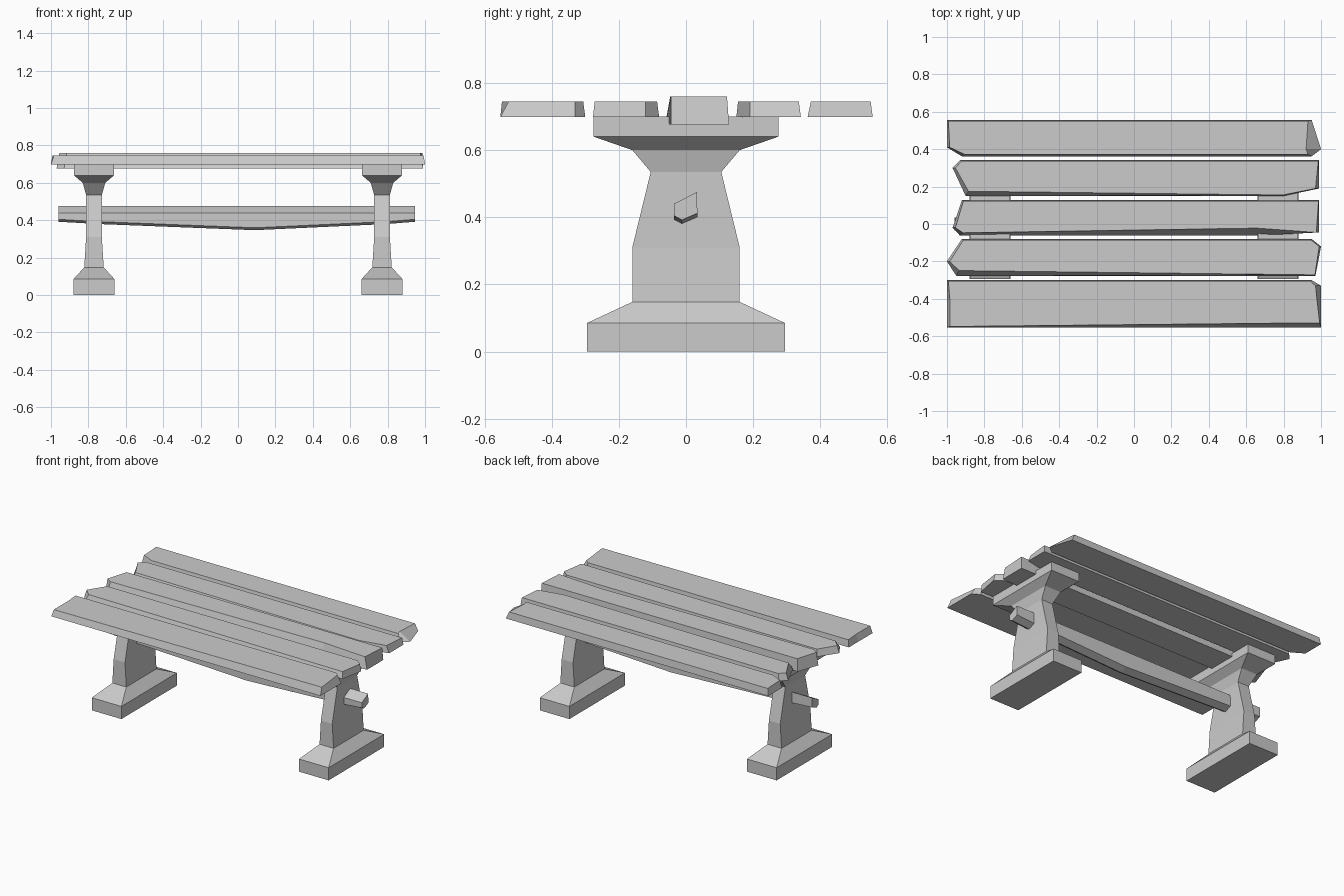
import bpy, bmesh

if "Cube" in bpy.data.objects:
    bpy.data.objects.remove(bpy.data.objects["Cube"])


def loft(name, rings):
    """Skin a stack of equal-count point rings into a closed, flat-shaded solid."""
    bm = bmesh.new()
    loops = [[bm.verts.new(p) for p in ring] for ring in rings]
    n = len(loops[0])
    for a, b in zip(loops, loops[1:]):
        for i in range(n):
            j = (i + 1) % n
            bm.faces.new((a[i], a[j], b[j], b[i]))
    bm.faces.new(loops[0])
    bm.faces.new(loops[-1])
    bmesh.ops.recalc_face_normals(bm, faces=bm.faces[:])
    mesh = bpy.data.meshes.new(name)
    bm.to_mesh(mesh)
    bm.free()
    ob = bpy.data.objects.new(name, mesh)
    bpy.context.collection.objects.link(ob)
    return ob


def board(name, y0, y1, left, right, wear, chip, z0=0.698, z1=0.745):
    """Hewn plank. Each end is (tip x, tip y, front cut, back cut);
    wear narrows the upper front edge, chip shortens the upper right tip."""
    def outline(z, front_l, front_r, back, end_l, end_r):
        xl, yl, fl, bl = left
        xr, yr, fr, br = right
        return [(xl + end_l, yl, z), (xl + fl + end_l, y0 + front_l, z),
                (xr - fr - end_r / 4, y0 + front_r, z), (xr - end_r, yr, z),
                (xr - br - end_r / 4, y1 - back, z), (xl + bl + end_l / 2, y1 - back, z)]
    loft(name, [outline(z0, 0, 0, 0, 0, 0),
                outline(z1, wear[0], wear[1], 0.006, 0.015, chip)])


# Trestle legs: half x, half y, z from foot to head
leg_profile = [(0.11, 0.295, 0), (0.11, 0.295, 0.085), (0.052, 0.16, 0.148),
               (0.042, 0.16, 0.31), (0.042, 0.105, 0.535), (0.06, 0.16, 0.60),
               (0.107, 0.275, 0.64), (0.107, 0.275, 0.70)]
for side, sign in (("left", -1), ("right", 1)):
    cx = 0.77 * sign
    loft(side + "_leg", [[(cx + sx * hx, sy * hy, z)
                          for sx, sy in ((-1, -1), (1, -1), (1, 1), (-1, 1))]
                         for hx, hy, z in leg_profile])

# Stretcher beam: five-sided section, sagging underneath in the middle
section = [(-0.036, 0.44), (0.032, 0.475), (0.034, 0.40), (-0.012, 0.38), (-0.036, 0.393)]
stations = [(-0.96, 0.012), (-0.75, 0), (0.09, -0.033), (0.80, 0), (0.945, 0.012)]
loft("stretcher", [[(x, y, z + (sag if z < 0.42 else 0)) for y, z in section]
                   for x, sag in stations])

# Table top boards
board("back_board", 0.362, 0.556, (-1, 0.41, 0.08, 0), (1, 0.40, 0.05, 0.05), (0.01, 0.01), 0.08)
board("mid_back_board", 0.15, 0.342, (-0.97, 0.30, 0.07, 0.04), (0.99, 0.19, 0.19, 0), (0.025, 0.005), 0.02)
board("middle_board", -0.062, 0.128, (-0.97, -0.02, 0.04, 0.05), (0.99, -0.045, 0.33, 0),
      (0.015, 0.04), 0.015, 0.677, 0.76)
board("mid_front_board", -0.277, -0.08, (-1, -0.20, 0.05, 0.08), (1, -0.12, 0.03, 0.05), (0.028, 0.005), 0.01)
board("front_board", -0.553, -0.30, (-1, -0.40, 0, 0), (1, -0.33, 0, 0.05), (0.005, 0.025), 0.03)
